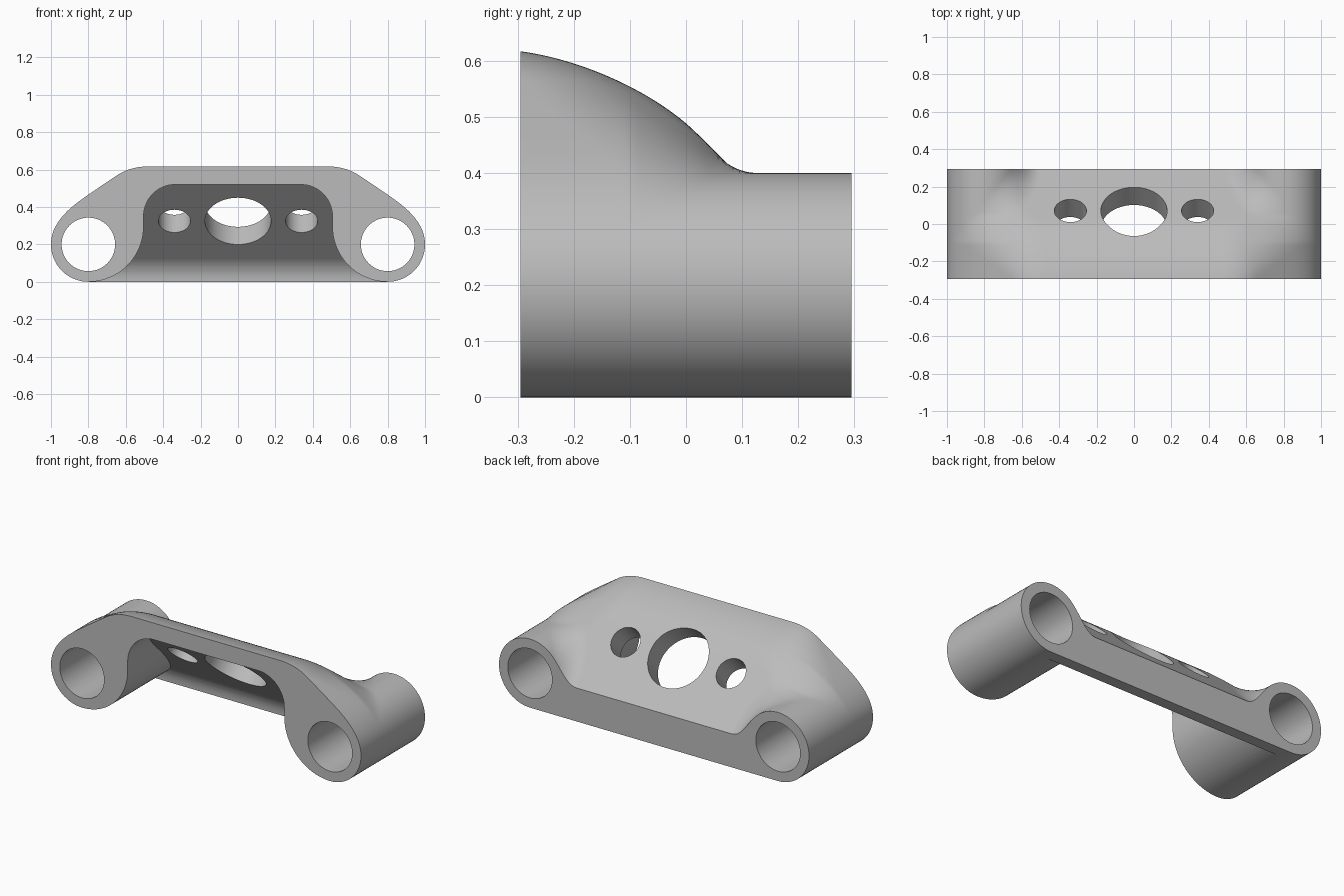
import bpy, bmesh, math
from mathutils import Matrix

cube = bpy.data.objects.get("Cube")
if cube:
    bpy.data.objects.remove(cube, do_unlink=True)

LENGTH = 0.295              # half depth of the bracket
TUBE_X, TUBE_R, BORE_R = 0.8, 0.2, 0.143
SLOPE_OUT, SLOPE_IN = 0.49, 0.30   # y + z of the two slanted faces

grey = bpy.data.materials.new("plain grey")
grey.use_nodes = True
grey.diffuse_color = (0.5, 0.5, 0.5, 1)
grey.node_tree.nodes["Principled BSDF"].inputs["Base Color"].default_value = (0.5, 0.5, 0.5, 1)


def finish(name, bm):
    bmesh.ops.remove_doubles(bm, verts=bm.verts, dist=1e-5)
    bmesh.ops.recalc_face_normals(bm, faces=bm.faces)
    mesh = bpy.data.meshes.new(name)
    bm.to_mesh(mesh)
    bm.free()
    mesh.materials.append(grey)
    obj = bpy.data.objects.new(name, mesh)
    bpy.context.collection.objects.link(obj)
    return obj


def prism(name, start, step):
    """Extrude a closed outline of 3D points along step."""
    bm = bmesh.new()
    face = bm.faces.new([bm.verts.new(p) for p in start])
    out = bmesh.ops.extrude_face_region(bm, geom=[face])
    verts = [v for v in out["geom"] if isinstance(v, bmesh.types.BMVert)]
    bmesh.ops.translate(bm, verts=verts, vec=step)
    return finish(name, bm)


def rod(name, radius, depth, center, tilt):
    bm = bmesh.new()
    bmesh.ops.create_cone(bm, cap_ends=True, segments=64, radius1=radius, radius2=radius,
                          depth=depth,
                          matrix=Matrix.Translation(center) @ Matrix.Rotation(tilt, 4, "X"))
    return finish(name, bm)


def boolean(target, cutter, operation="DIFFERENCE"):
    mod = target.modifiers.new("cut", "BOOLEAN")
    mod.operation, mod.solver, mod.object = operation, "EXACT", cutter
    bpy.context.view_layer.objects.active = target
    bpy.ops.object.modifier_apply(modifier=mod.name)
    bpy.data.objects.remove(cutter, do_unlink=True)


def arc(cx, cz, r, a0, a1, n=20):
    return [(cx + r * math.cos(math.radians(a0 + (a1 - a0) * i / n)),
             cz + r * math.sin(math.radians(a0 + (a1 - a0) * i / n))) for i in range(n + 1)]


# Filleted outer shape: rounded arch trimmed by the slope, blended into the tubes
def round_join(a, b, r):
    return max(r, min(a, b)) - math.hypot(max(r - a, 0), max(r - b, 0))


def outside(x, y, z):
    tube = math.hypot(x - TUBE_X, z - TUBE_R) - TUBE_R
    qx, qz = x - 0.48, z - 0.32
    arch = math.hypot(max(qx, 0), max(qz, 0)) + min(max(qx, qz), 0) - 0.3
    slope = (y + z - SLOPE_OUT) / math.sqrt(2)
    trimmed = -round_join(-arch, -slope, 0.15)
    t = min(max((0.05 - y) / 0.15, 0), 1)
    return round_join(tube, trimmed, 0.1 + 0.1 * t)


def top_height(x, y):
    lo, hi = (TUBE_R if x > 0.65 else 0.18), 0.7
    for _ in range(24):
        mid = (lo + hi) / 2
        if outside(x, y, mid) > 0:
            hi = mid
        else:
            lo = mid
    return lo


def bottom_height(x):
    d = max(x - TUBE_X, 0)
    return TUBE_R - math.sqrt(max(TUBE_R ** 2 - d * d, 0))


# Main body: top and bottom skins closed along the rim
half = [0.1, 0.2, 0.3] + [0.35 + 0.45 * i / 36 for i in range(36)]
half += [TUBE_X + TUBE_R * math.sin(math.pi / 2 * i / 16) for i in range(17)]
xs = [-x for x in reversed(half)] + [0] + half
rows = 48
ys = [-LENGTH + 2 * LENGTH * i / rows for i in range(rows + 1)]
bm = bmesh.new()
top = [[bm.verts.new((x, y, top_height(abs(x), y))) for x in xs] for y in ys]
low = [[bm.verts.new((x, y, bottom_height(abs(x)))) for x in xs] for y in (ys[0], ys[-1])]
last = len(xs) - 1
for side in (0, last):      # the skins share the outermost line of each tube
    for k, row in ((0, top[0]), (1, top[-1])):
        bm.verts.remove(low[k][side])
        low[k][side] = row[side]
        
for j in range(rows):
    for i in range(last):
        bm.faces.new((top[j][i], top[j][i + 1], top[j + 1][i + 1], top[j + 1][i]))
for i in range(last):
    strip = [low[0][i], low[1][i], low[1][i + 1], low[0][i + 1]]
    if i == 0:
        strip = [row[0] for row in top] + strip[2:]
    elif i == last - 1:
        strip = strip[:2] + [row[last] for row in reversed(top)]
    bm.faces.new(strip)
bm.faces.new(top[0] + low[0][-2:0:-1])
bm.faces.new(top[-1] + low[1][-2:0:-1])
body = finish("bracket_body", bm)

# Front pocket: arched opening, limited in depth by the parallel inner slope
right = [(0.8, -0.1)] + arc(0.8, 0.295, 0.295, 270, 180) + arc(0.335, 0.35, 0.17, 0, 90)
opening = right + [(-x, z) for x, z in reversed(right)]
pocket = prism("pocket_cutter", [(x, -0.5, z) for x, z in opening], (0, 1, 0))
foot = arc(0.06, 0.001, 0.17, 45, 0, 12)
depth = [(-0.6, -0.2), (-0.6, 0.9)] + foot + [(0.23, -0.2)]
limit = prism("pocket_depth", [(-1.2, y, z) for y, z in depth], (2.4, 0, 0))
boolean(pocket, limit, "INTERSECT")
boolean(body, pocket)

# Tube bores
for side in (-1, 1):
    boolean(body, rod("bore_cutter", BORE_R, 1, (side * TUBE_X, 0, TUBE_R), math.pi / 2))

# Holes square to the sloped plate
for x, radius in ((0, 0.177), (-0.34, 0.086), (0.34, 0.086)):
    boolean(body, rod("plate_hole_cutter", radius, 0.5, (x, 0.025, 0.373), -math.pi / 4))

bpy.ops.object.select_all(action="DESELECT")
body.select_set(True)
bpy.context.view_layer.objects.active = body
bpy.ops.object.shade_smooth_by_angle(angle=math.radians(30))
